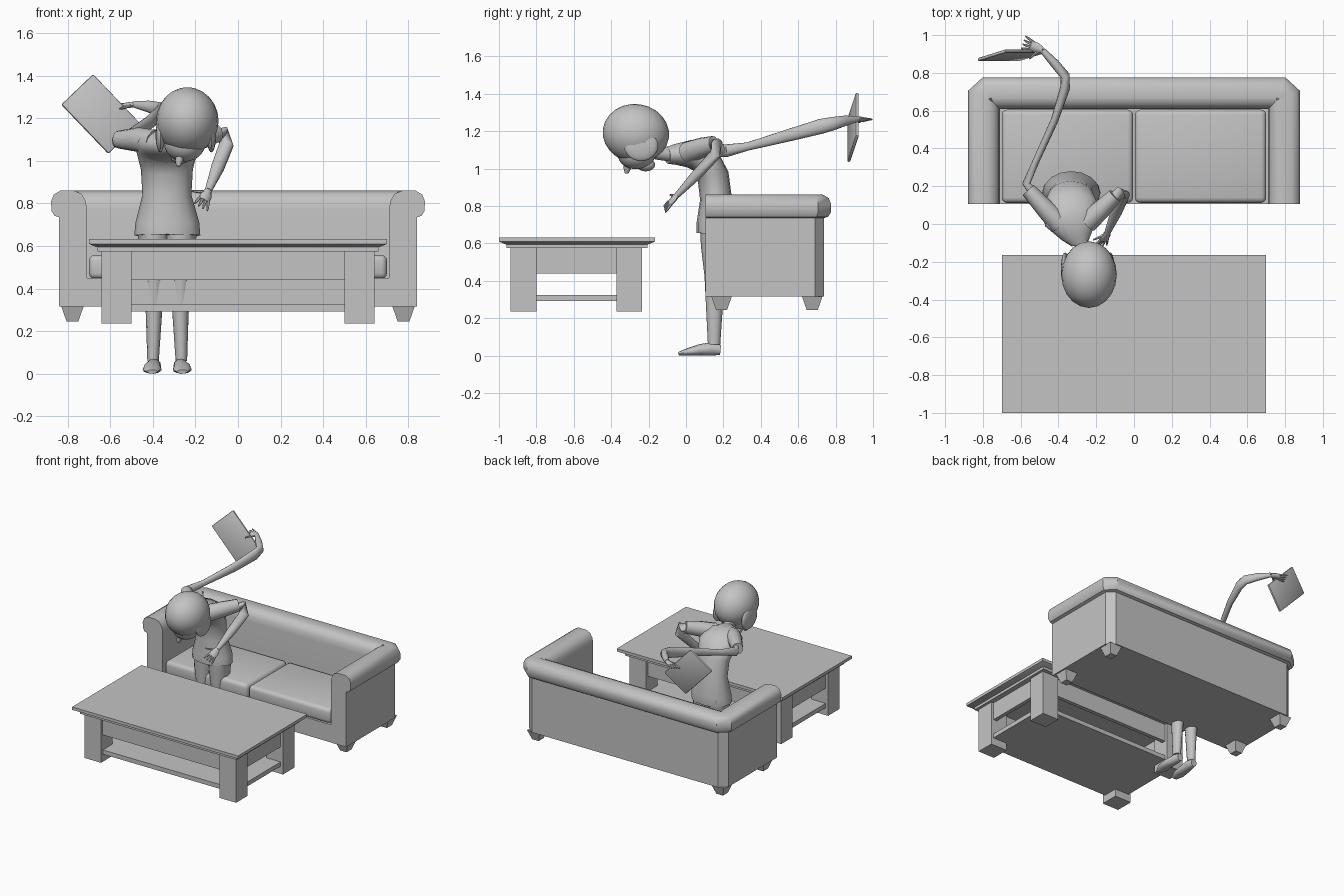
import bpy, bmesh
from math import sin, cos, tau, radians
from mathutils import Vector, Matrix

cube = bpy.data.objects.get("Cube")
if cube:
    bpy.data.objects.remove(cube, do_unlink=True)

grey = bpy.data.materials.new("plain grey")
grey.use_nodes = True
grey.diffuse_color = (0.55, 0.55, 0.55, 1)
grey.node_tree.nodes["Principled BSDF"].inputs["Base Color"].default_value = (0.55, 0.55, 0.55, 1)


def finish(name, bm, sharp=38):
    """Turn a bmesh into an object, smooth with sharp creases."""
    bmesh.ops.recalc_face_normals(bm, faces=bm.faces)
    for f in bm.faces:
        f.smooth = True
    for e in bm.edges:
        e.smooth = e.calc_face_angle(0) < radians(sharp)
    mesh = bpy.data.meshes.new(name)
    bm.to_mesh(mesh)
    bm.free()
    mesh.materials.append(grey)
    obj = bpy.data.objects.new(name, mesh)
    bpy.context.collection.objects.link(obj)
    return obj


def loft(name, rings, sharp=38):
    """Skin closed rings one after another and cap both ends."""
    bm = bmesh.new()
    loops = [[bm.verts.new(p) for p in ring] for ring in rings]
    n = len(loops[0])
    for a, b in zip(loops, loops[1:]):
        for i in range(n):
            j = (i + 1) % n
            bm.faces.new((a[i], a[j], b[j], b[i]))
    bm.faces.new(loops[0])
    bm.faces.new(loops[-1])
    return finish(name, bm, sharp)


def tube(name, points, ref, sides=12):
    """Elliptical limb: points are x, y, z, radius along ref, radius across."""
    pos = [Vector(p[:3]) for p in points]
    rings = []
    for i, p in enumerate(points):
        t = (pos[min(i + 1, len(pos) - 1)] - pos[max(i - 1, 0)]).normalized()
        across = t.cross(Vector(ref)).normalized()
        along = across.cross(t)
        rings.append([pos[i] + along * p[3] * cos(k * tau / sides) + across * p[4] * sin(k * tau / sides)
                      for k in range(sides)])
    return loft(name, rings, 50)


def box(name, lo, hi, bevel=0, inset=0, segments=3):
    """Box between two corners; inset narrows its bottom."""
    lo, hi = Vector(lo), Vector(hi)
    bm = bmesh.new()
    bmesh.ops.create_cube(bm, size=1)
    for v in bm.verts:
        low = v.co.z < 0
        for k in range(3):
            side = v.co[k]
            v.co[k] = (lo[k] + hi[k]) / 2 + side * (hi[k] - lo[k] - (2 * inset if low and k < 2 else 0))
    if bevel:
        bmesh.ops.bevel(bm, geom=bm.edges[:], offset=bevel, segments=segments, profile=0.5, affect='EDGES')
    return finish(name, bm)


def ball(name, centre, size, tilt=0):
    bm = bmesh.new()
    bmesh.ops.create_uvsphere(bm, u_segments=20, v_segments=12, radius=1)
    m = Matrix.Translation(centre) @ Matrix.Rotation(radians(tilt), 4, 'X') @ Matrix.Diagonal((*size, 1))
    bm.transform(m)
    return finish(name, bm)


# Coffee table
box("table_top", (-0.7, -1.0, 0.61), (0.7, -0.165, 0.632))
box("table_top_chamfer", (-0.7, -1.0, 0.595), (0.7, -0.165, 0.61), inset=0.035)
box("table_top_support", (-0.66, -0.96, 0.575), (0.66, -0.205, 0.597))
for side in (-1, 1):
    label = "left" if side > 0 else "right"
    xa, xb = sorted((side * 0.5, side * 0.64))
    for end, y in (("front", -0.937), ("back", -0.372)):
        box(f"table_leg_{end}_{label}", (xa, y, 0.235), (xb, y + 0.138, 0.58))
    xa, xb = sorted((side * 0.59, side * 0.62))
    box(f"table_side_apron_{label}", (xa, -0.82, 0.44), (xb, -0.35, 0.58))
for end, y in (("front", -0.917), ("back", -0.285)):
    box(f"table_apron_{end}", (-0.52, y, 0.44), (0.52, y + 0.03, 0.58))
box("table_shelf", (-0.62, -0.915, 0.292), (0.62, -0.257, 0.325))

# Sofa arms and back: one rolled profile swept round the outline
profile = [(0, 0.315), (0, 0.735), (0.022, 0.742), (0.036, 0.765), (0.038, 0.81), (0.025, 0.842),
           (-0.005, 0.86), (-0.07, 0.86), (-0.105, 0.845), (-0.125, 0.81), (-0.13, 0.77), (-0.13, 0.315)]
half = [((0.84, 0.105), (1, 0)), ((0.84, 0.69), (1, 0.41)), ((0.785, 0.738), (0.41, 1))]
outline = half + [((-p[0], p[1]), (-d[0], d[1])) for p, d in reversed(half)]
loft("sofa_arms_and_back",
     [[(p[0] + d[0] * o, p[1] + d[1] * o, z) for o, z in profile] for p, d in outline])
box("sofa_base", (-0.72, 0.107, 0.315), (0.72, 0.64, 0.45))
for side, label in ((-1, "right"), (1, "left")):
    xa, xb = sorted((side * 0.005, side * 0.7))
    box(f"seat_cushion_{label}", (xa, 0.112, 0.445), (xb, 0.605, 0.558), bevel=0.028)
    xa, xb = sorted((side * 0.725, side * 0.83))
    for end, y in (("front", 0.135), ("back", 0.62)):
        box(f"sofa_foot_{end}_{label}", (xa, y, 0.245), (xb, y + 0.11, 0.317), inset=0.025)

# Figure: bent torso and neck
tube("shirt", [(-0.332, 0.165, 0.65, 0.155, 0.108), (-0.332, 0.168, 0.71, 0.15, 0.112),
               (-0.334, 0.16, 0.84, 0.115, 0.085), (-0.334, 0.145, 0.96, 0.122, 0.085),
               (-0.335, 0.10, 1.05, 0.145, 0.085), (-0.325, 0.02, 1.08, 0.15, 0.075),
               (-0.30, -0.06, 1.075, 0.085, 0.055), (-0.285, -0.10, 1.07, 0.05, 0.045)], (1, 0, 0), 16)
tube("neck", [(-0.29, -0.06, 1.072, 0.04, 0.038), (-0.265, -0.15, 1.085, 0.04, 0.038),
              (-0.25, -0.24, 1.11, 0.04, 0.04)], (1, 0, 0))

# Legs and shoes
for label, x, out in (("right", -0.395, -0.008), ("left", -0.27, 0.008)):
    tube(f"trouser_leg_{label}", [(x, 0.168, 0.70, 0.078, 0.095), (x, 0.165, 0.58, 0.07, 0.085),
                                  (x, 0.157, 0.42, 0.05, 0.058), (x, 0.152, 0.28, 0.038, 0.046),
                                  (x + out / 2, 0.15, 0.06, 0.027, 0.033)], (1, 0, 0))
    tube(f"shoe_{label}", [(x, 0.185, 0.03, 0.024, 0.027), (x, 0.135, 0.036, 0.034, 0.036),
                           (x + out, 0.07, 0.03, 0.04, 0.03), (x + out, 0.01, 0.02, 0.045, 0.02),
                           (x + out, -0.04, 0.01, 0.024, 0.009)], (1, 0, 0))

# Head: hair cap, face, nose and chin
ball("hair", (-0.238, -0.268, 1.188), (0.147, 0.178, 0.157), -8)
ball("face", (-0.25, -0.262, 1.085), (0.098, 0.105, 0.088), 10)
ball("chin", (-0.272, -0.215, 1.02), (0.045, 0.05, 0.035))
tube("nose", [(-0.26, -0.30, 1.06, 0.022, 0.028), (-0.277, -0.315, 1.0, 0.018, 0.02),
              (-0.281, -0.318, 0.975, 0.01, 0.01)], (1, 0, 0), 8)
for label, x in (("right", -0.365), ("left", -0.125)):
    ball(f"hair_lock_{label}", (x, -0.24, 1.12), (0.022, 0.09, 0.08))


def hand(label, wrist, aim, spread):
    """Palm, four fanned fingers and a thumb on the spread side."""
    w, d, s = Vector(wrist), Vector(aim).normalized(), Vector(spread).normalized()
    tube(f"palm_{label}", [(*w, 0.017, 0.014), (*(w + d * 0.03), 0.028, 0.014),
                           (*(w + d * 0.065), 0.028, 0.01)], s, 8)
    for i in range(4):
        f = (i - 1.5) / 1.5
        a = w + d * 0.055 + s * f * 0.021
        b = a + (d + s * f * 0.25) * 0.055
        tube(f"finger_{i + 1}_{label}", [(*a, 0.008, 0.008), (*a.lerp(b, 0.6), 0.007, 0.007),
                                         (*b, 0.004, 0.004)], s, 6)
    a = w + d * 0.02 + s * 0.015
    b = a + d * 0.03 + s * 0.055
    tube(f"thumb_{label}", [(*a, 0.01, 0.01), (*b, 0.005, 0.005)], s.cross(d), 6)


# Left arm resting forward, right arm swung back
up = (0, 0, 1)
tube("sleeve_left", [(-0.25, 0.01, 1.085, 0.06, 0.06), (-0.17, 0.08, 1.11, 0.055, 0.05),
                     (-0.10, 0.15, 1.13, 0.045, 0.04)], up)
tube("arm_left", [(-0.14, 0.11, 1.12, 0.036, 0.034), (-0.07, 0.165, 1.13, 0.036, 0.032),
                  (-0.055, 0.155, 1.075, 0.035, 0.03), (-0.095, 0.06, 0.97, 0.032, 0.028),
                  (-0.14, -0.045, 0.86, 0.017, 0.016)], (1, 0.3, -0.3))
hand("left", (-0.14, -0.045, 0.86), (-0.045, -0.09, -0.10), (-0.8, -0.1, 0.45))
tube("sleeve_right", [(-0.39, 0.0, 1.085, 0.06, 0.06), (-0.47, 0.08, 1.10, 0.058, 0.05),
                      (-0.56, 0.18, 1.10, 0.042, 0.04)], up)
tube("arm_right", [(-0.51, 0.14, 1.10, 0.036, 0.03), (-0.57, 0.215, 1.095, 0.034, 0.022),
                   (-0.52, 0.33, 1.118, 0.022, 0.018), (-0.42, 0.55, 1.178, 0.033, 0.02),
                   (-0.365, 0.72, 1.225, 0.04, 0.026), (-0.365, 0.785, 1.24, 0.036, 0.026),
                   (-0.42, 0.85, 1.255, 0.028, 0.024), (-0.485, 0.92, 1.265, 0.016, 0.016)], up)
hand("right", (-0.485, 0.92, 1.265), (-1, 0.42, -0.1), (-0.3, -0.85, -0.2))

# Tablet held in the right hand
tablet = box("tablet", (-0.16, -0.106, -0.009), (0.16, 0.106, 0.009), bevel=0.008, segments=2)
u = Vector((0.22, 0, -0.23)).normalized()
v = Vector((0.15, 0.048, 0.15)).normalized()
w = u.cross(v).normalized()
v = w.cross(u)
basis = Matrix((u, v, w)).transposed().to_4x4()
tablet.matrix_world = Matrix.Translation((-0.645, 0.893, 1.22)) @ basis
